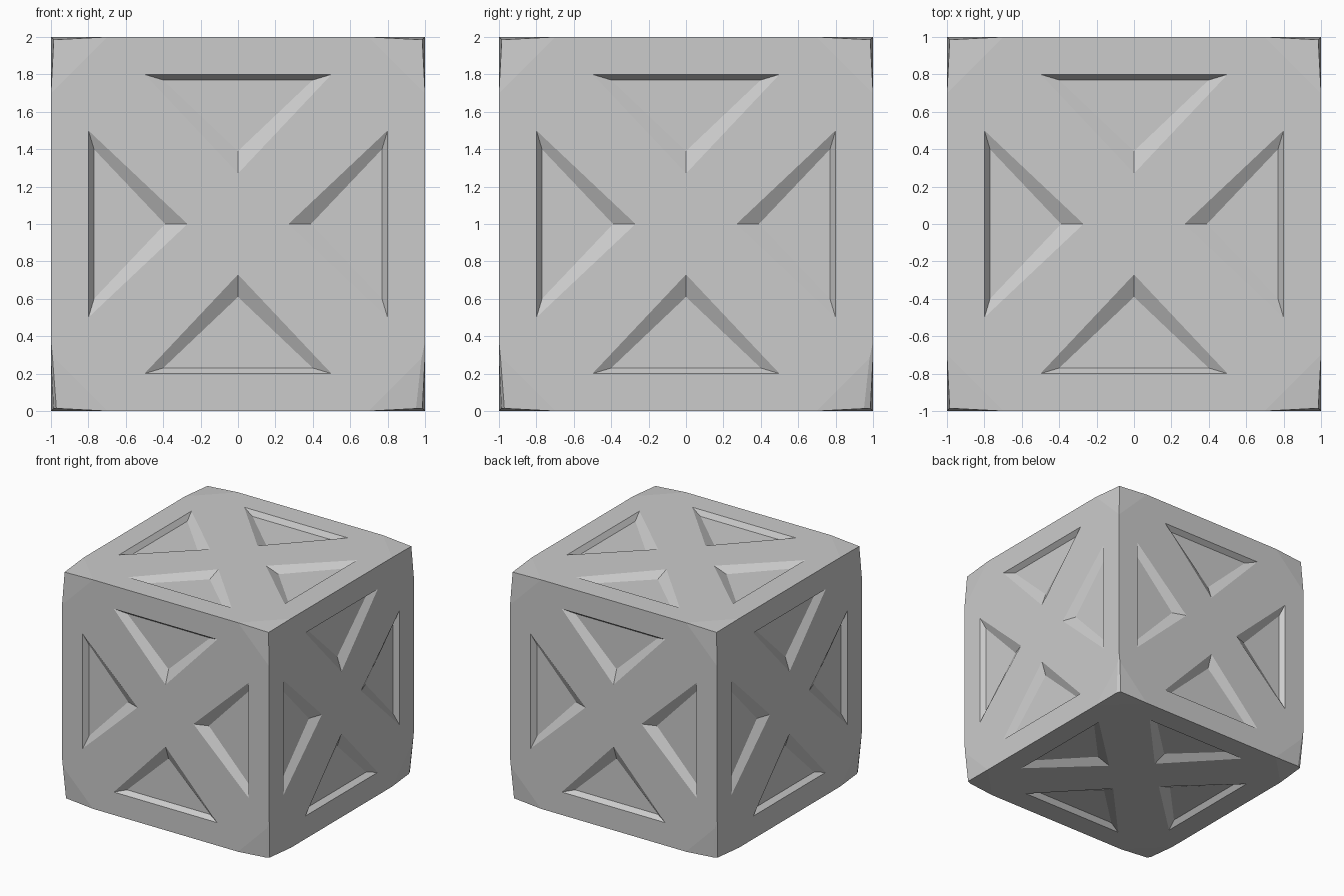
import bpy, bmesh
from math import pi
from mathutils import Vector, Matrix

if "Cube" in bpy.data.objects:
    bpy.data.objects.remove(bpy.data.objects["Cube"])

DEPTH = 0.042    # pocket depth
CORNER = 0.985   # worn corners are pulled in slightly

bm = bmesh.new()


def add_panel(rotation):
    """One crate side: border, X brace and four sloped triangular pockets."""
    def face(*points):
        bm.faces.new([bm.verts.new(rotation @ Vector(p)) for p in points])

    def turn(p, k):
        return Matrix.Rotation(-k * pi / 2, 3, 'Z') @ Vector(p)

    apex, left, right = (0, .27, 1), (-.5, .8, 1), (.5, .8, 1)
    low = 1 - DEPTH
    floor = [(-.4, .77, low), (0, .39, low), (.4, .77, low)]
    rim = [left, apex, right]

    for k in range(4):
        def f(*points):
            face(*[turn(p, k) for p in points])
        # the neighbouring quarter's points
        apex2, left2 = turn(apex, 1), turn(left, 1)
        edge_a, edge_b = (-.7, 1, 1), (.7, 1, 1)
        edge_c = turn(edge_a, 1)
        # border strip, brace arm and worn corner
        f(left, right, edge_b, edge_a)
        f(apex, apex2, left2, right)
        f(right, left2, edge_c, edge_b)
        f(edge_b, edge_c, (CORNER, CORNER, CORNER))
        # pocket floor and its sloped walls
        f(*floor)
        for i in range(3):
            j = (i + 1) % 3
            f(rim[i], rim[j], floor[j], floor[i])
    # centre of the X
    face(*[turn(apex, -k) for k in range(4)])


# six identical sides
for k in range(4):
    add_panel(Matrix.Rotation(k * pi / 2, 3, 'Z') @ Matrix.Rotation(pi / 2, 3, 'X'))
add_panel(Matrix.Identity(3))
add_panel(Matrix.Rotation(pi, 3, 'X'))
bmesh.ops.remove_doubles(bm, verts=bm.verts, dist=0.001)

# thin chip off each bottom corner
for k in range(4):
    rot = Matrix.Rotation(k * pi / 2, 3, 'Z')
    bmesh.ops.bisect_plane(
        bm, geom=bm.verts[:] + bm.edges[:] + bm.faces[:], dist=1e-5,
        plane_co=rot @ Vector((.92, -1, -1)),
        plane_no=(rot @ Vector((.009, -.0195, -.00195))).normalized(),
        clear_outer=True)
    bmesh.ops.holes_fill(bm, edges=[e for e in bm.edges if e.is_boundary], sides=0)

bmesh.ops.recalc_face_normals(bm, faces=bm.faces)
bmesh.ops.translate(bm, verts=bm.verts, vec=(0, 0, 1))

mesh = bpy.data.meshes.new("crate")
bm.to_mesh(mesh)
bm.free()
crate = bpy.data.objects.new("crate", mesh)
bpy.context.collection.objects.link(crate)
